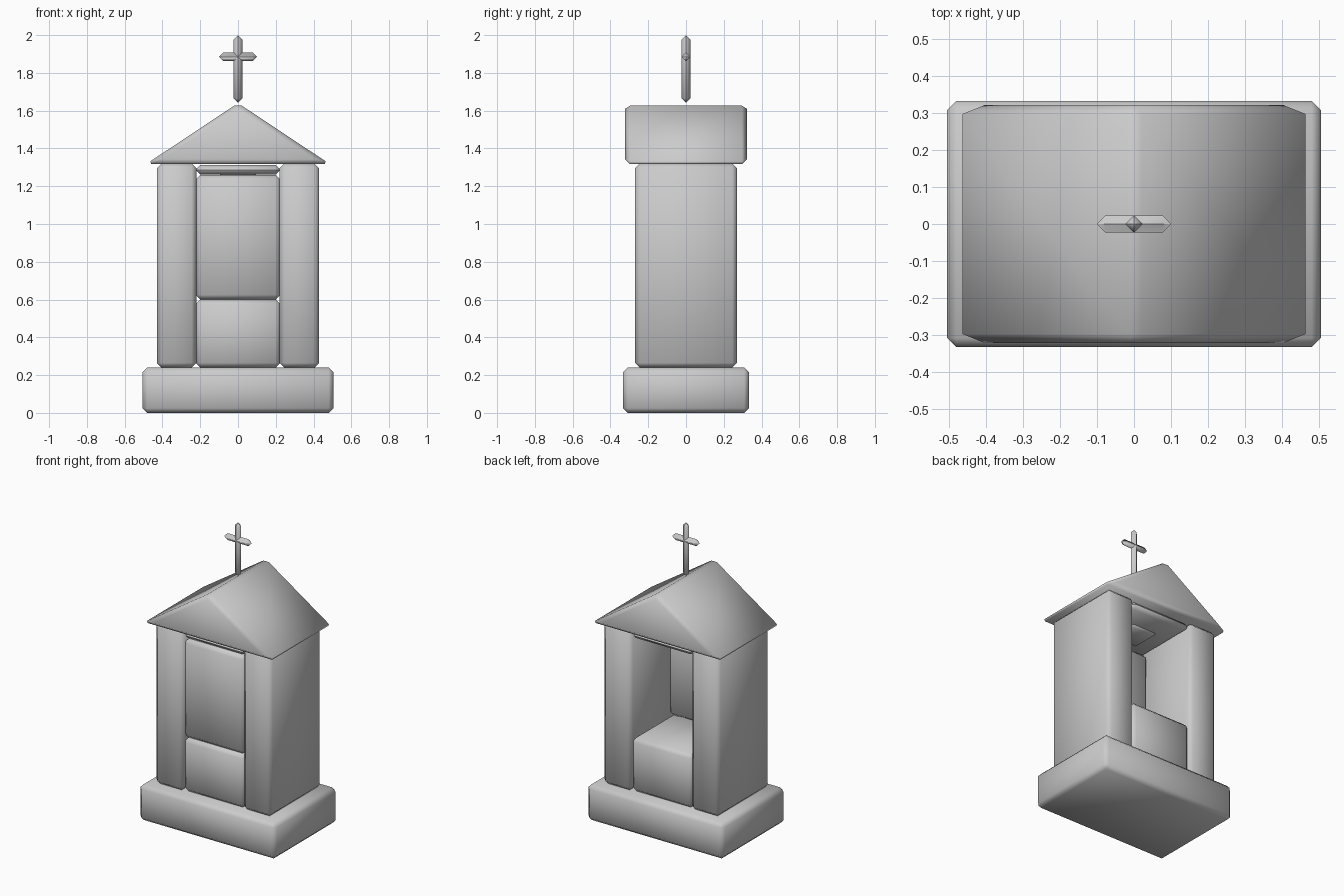
import bpy, bmesh

if "Cube" in bpy.data.objects:
    bpy.data.objects.remove(bpy.data.objects["Cube"])


def finish(name, bm, bevel):
    """Turn a bmesh into a chamfered, fully smooth-shaded object."""
    bmesh.ops.recalc_face_normals(bm, faces=bm.faces)
    for f in bm.faces:
        f.smooth = True
    mesh = bpy.data.meshes.new(name)
    bm.to_mesh(mesh)
    bm.free()
    obj = bpy.data.objects.new(name, mesh)
    bpy.context.collection.objects.link(obj)
    mod = obj.modifiers.new("Chamfer", 'BEVEL')
    mod.width = bevel
    mod.segments = 1
    return obj


def box(name, x, y, z, bevel=0.025):
    bm = bmesh.new()
    bmesh.ops.create_cube(bm, size=1)
    for v in bm.verts:
        v.co = [(r[0] + r[1]) / 2 + c * (r[1] - r[0]) for c, r in zip(v.co, (x, y, z))]
    return finish(name, bm, bevel)


# Plinth and side walls
box("base", (-0.505, 0.505), (-0.333, 0.333), (0, 0.24))
for side, x in (("left", (-0.43, -0.22)), ("right", (0.22, 0.43))):
    box(side + "_wall", x, (-0.27, 0.27), (0.24, 1.32))

# Niche: altar block, closing panel, ceiling and its lamp
box("altar_block", (-0.225, 0.225), (-0.26, 0.26), (0.24, 0.6))
box("front_panel", (-0.225, 0.225), (-0.26, -0.13), (0.6, 1.26))
box("ceiling_slab", (-0.225, 0.225), (-0.26, 0.26), (1.262, 1.312))
box("ceiling_lamp", (-0.1, 0.1), (-0.1, 0.1), (1.25, 1.288), 0.015)

# Gabled roof: extruded triangle
bm = bmesh.new()
tri = bm.faces.new([bm.verts.new((x, -0.322, z)) for x, z in ((-0.485, 1.318), (0.485, 1.318), (0, 1.64))])
ext = bmesh.ops.extrude_face_region(bm, geom=[tri])
bmesh.ops.translate(bm, vec=(0, 0.644, 0), verts=[v for v in ext["geom"] if isinstance(v, bmesh.types.BMVert)])
finish("roof", bm, 0.025)

# Cross with diamond-section bars
box("cross_upright", (-0.023, 0.023), (-0.023, 0.023), (1.642, 2.0))
box("cross_arm", (-0.1, 0.1), (-0.023, 0.023), (1.862, 1.908))
